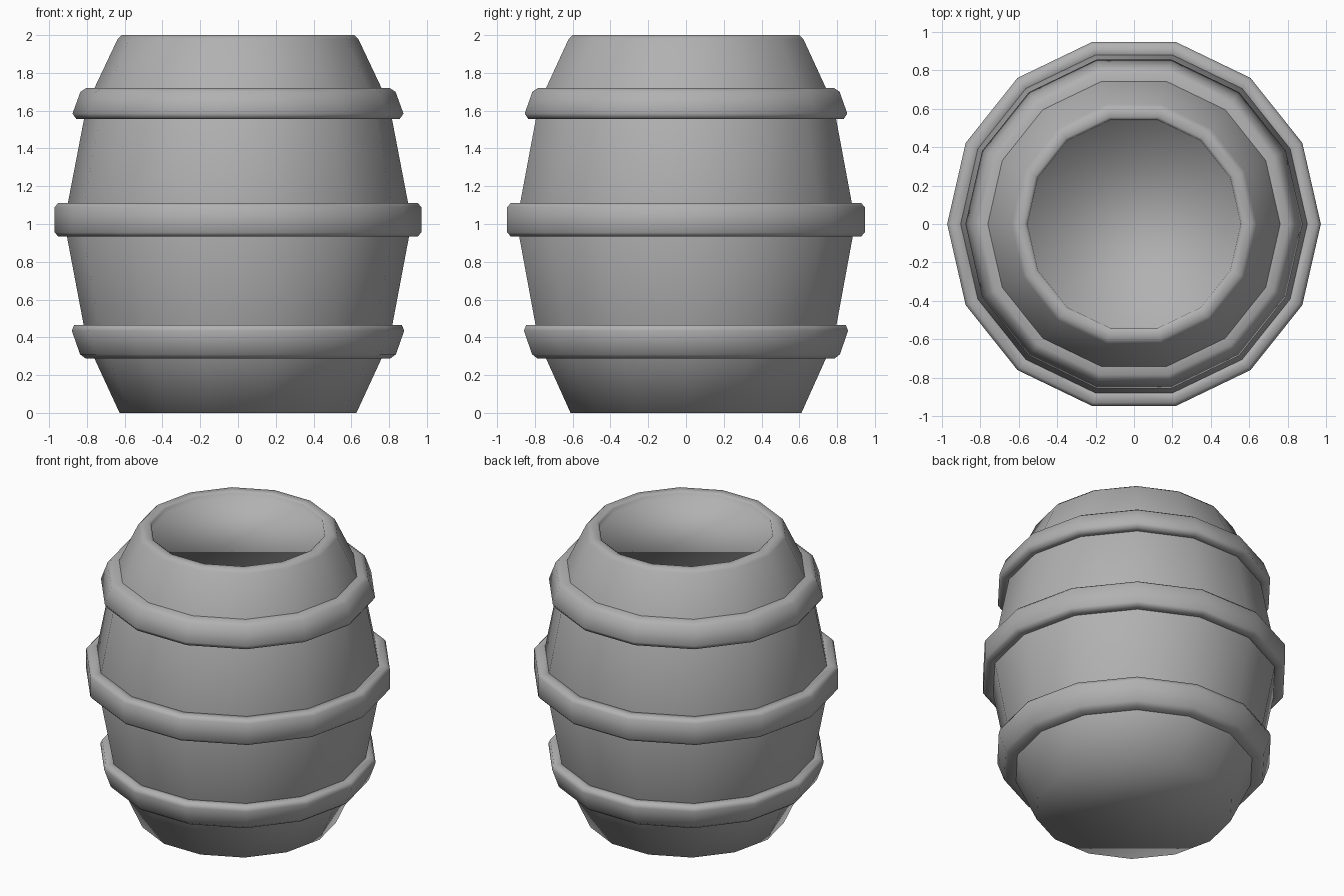
import bpy, bmesh
from math import cos, sin, pi, radians

if "Cube" in bpy.data.objects:
    bpy.data.objects.remove(bpy.data.objects["Cube"])

SIDES = 14

# Dark grey shared by every part
grey = bpy.data.materials.new("dark_grey")
grey.diffuse_color = (0.44, 0.44, 0.44, 1)
grey.use_nodes = True
grey.node_tree.nodes["Principled BSDF"].inputs["Base Color"].default_value = grey.diffuse_color


def lathe(name, profile, closed):
    """Revolve an (r, z) profile around z with SIDES sides, smooth shaded."""
    bm = bmesh.new()
    rings = [[bm.verts.new((r * cos(2 * pi * i / SIDES), r * sin(2 * pi * i / SIDES), z))
              for i in range(SIDES)] for r, z in profile]
    pairs = list(zip(rings, rings[1:]))
    if closed:
        pairs.append((rings[-1], rings[0]))
    for a, b in pairs:
        for i in range(SIDES):
            j = (i + 1) % SIDES
            bm.faces.new((a[i], a[j], b[j], b[i]))
    if not closed:
        bm.faces.new(rings[0])
        bm.faces.new(rings[-1])
    bmesh.ops.recalc_face_normals(bm, faces=bm.faces)
    mesh = bpy.data.meshes.new(name)
    bm.to_mesh(mesh)
    bm.free()
    mesh.materials.append(grey)
    obj = bpy.data.objects.new(name, mesh)
    bpy.context.collection.objects.link(obj)
    bpy.ops.object.select_all(action='DESELECT')
    obj.select_set(True)
    bpy.context.view_layer.objects.active = obj
    bpy.ops.object.shade_smooth_by_angle(angle=radians(100))
    return obj


# Bulging body with a bevelled rim and a shallow recessed lid
lathe("barrel_body", [
    (0.627, 0.0), (0.80, 0.375), (0.92, 1.01), (0.80, 1.635),
    (0.637, 1.98), (0.615, 2.0), (0.57, 2.0), (0.555, 1.99), (0.55, 1.96),
], False)

# Three hoops; each profile starts and ends inside the body
lathe("upper_hoop", [
    (0.74, 1.72), (0.803, 1.72), (0.834, 1.70), (0.876, 1.585),
    (0.857, 1.557), (0.80, 1.557),
], True)
lathe("middle_hoop", [
    (0.88, 1.11), (0.952, 1.11), (0.971, 1.09), (0.971, 0.955),
    (0.952, 0.935), (0.88, 0.935),
], True)
lathe("lower_hoop", [
    (0.80, 0.465), (0.868, 0.465), (0.88, 0.435), (0.836, 0.31),
    (0.805, 0.287), (0.74, 0.287),
], True)
